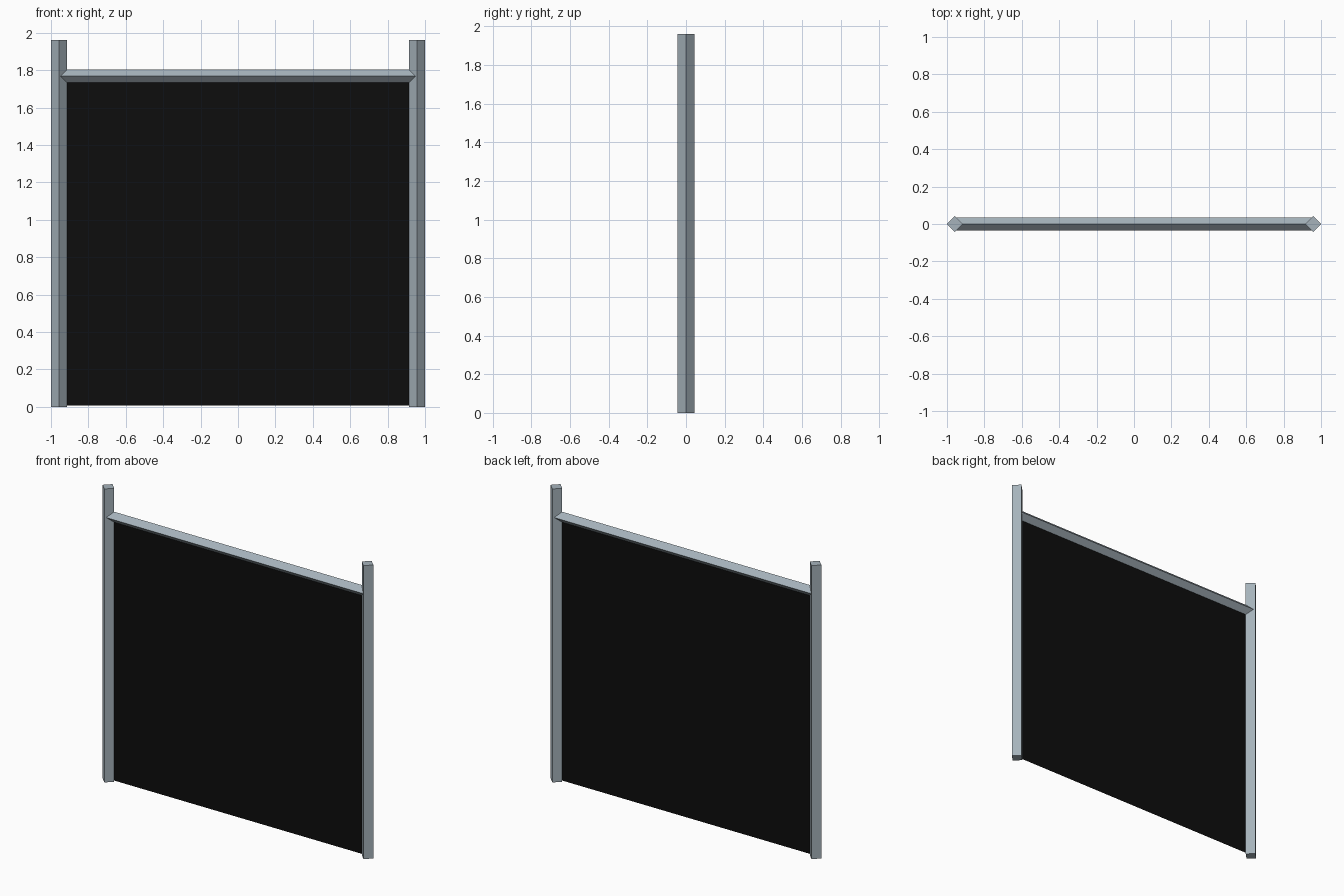
import bpy, math
from mathutils import Matrix

if "Cube" in bpy.data.objects:
    bpy.data.objects.remove(bpy.data.objects["Cube"])


def material(name, rgb):
    m = bpy.data.materials.new(name)
    m.diffuse_color = (*rgb, 1)
    m.use_nodes = True
    m.node_tree.nodes["Principled BSDF"].inputs["Base Color"].default_value = m.diffuse_color
    return m


steel = material("grey_steel", (0.38, 0.45, 0.50))
black = material("black_mesh", (0.004, 0.004, 0.004))


def diamond_bar(name, radius, length, location, rotation=(0, 0, 0)):
    # four-sided bar with its corners on the local x and y axes
    bpy.ops.mesh.primitive_cylinder_add(vertices=4, radius=radius, depth=length,
                                        location=location, rotation=rotation)
    ob = bpy.context.object
    ob.name = name
    ob.data.materials.append(steel)
    return ob


POST_X, POST_R, POST_H = 0.9573, 0.0427, 1.96

# upright posts
for side, label in ((-1, "left_post"), (1, "right_post")):
    diamond_bar(label, POST_R, POST_H, (side * POST_X, 0, POST_H / 2))

# top rail running into both posts
diamond_bar("top_rail", 0.035, 2 * POST_X, (0, 0, 1.768), (0, math.pi / 2, 0))

# flat infill panel, a single sheet between the posts
bpy.ops.mesh.primitive_plane_add(size=1)
panel = bpy.context.object
panel.name = "infill_panel"
bottom, top = 0.008, 1.768
panel.data.transform(Matrix.Translation((0, 0, (bottom + top) / 2))
                     @ Matrix.Rotation(math.pi / 2, 4, 'X')
                     @ Matrix.Diagonal((2 * POST_X, top - bottom, 1, 1)))
panel.data.materials.append(black)
